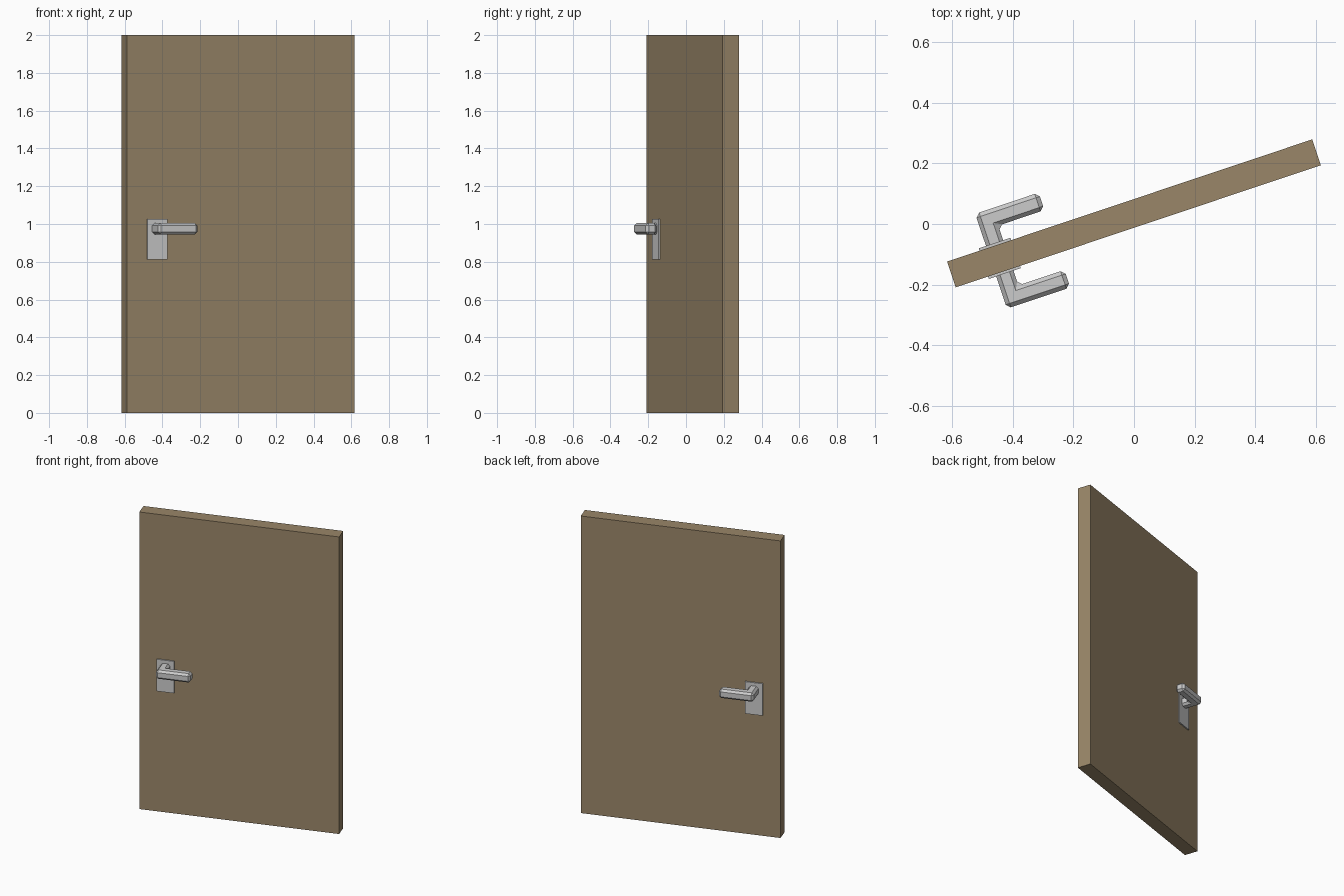
import bpy, bmesh
from math import radians
from mathutils import Matrix

if "Cube" in bpy.data.objects:
    bpy.data.objects.remove(bpy.data.objects["Cube"])

# Everything is built in the door's own frame, then swung open
SWING = Matrix.Translation((0, 0.035, 0)) @ Matrix.Rotation(radians(18.5), 4, 'Z')


def finish(name, bm):
    bmesh.ops.recalc_face_normals(bm, faces=bm.faces)
    bm.transform(SWING)
    mesh = bpy.data.meshes.new(name)
    bm.to_mesh(mesh)
    bm.free()
    ob = bpy.data.objects.new(name, mesh)
    bpy.context.collection.objects.link(ob)
    return ob


def box(name, lo, hi):
    bm = bmesh.new()
    size = [h - l for l, h in zip(lo, hi)]
    mid = [(h + l) / 2 for l, h in zip(lo, hi)]
    bmesh.ops.create_cube(bm, size=1, matrix=Matrix.Translation(mid) @ Matrix.Diagonal((*size, 1)))
    return finish(name, bm)


# Door slab
door = box("door_panel", (-0.6355, -0.045, 0), (0.6355, 0.045, 2))
wood = bpy.data.materials.new("wood")
wood.diffuse_color = (0.32, 0.24, 0.14, 1)
wood.use_nodes = True
wood.node_tree.nodes["Principled BSDF"].inputs["Base Color"].default_value = wood.diffuse_color
door.data.materials.append(wood)

# L-shaped lever outline seen from above
LEVER = [(-0.4975, 0.035), (-0.4375, 0.035), (-0.4375, 0.104),
         (-0.277, 0.104), (-0.277, 0.165), (-0.4975, 0.165)]

for side, s in (("front", -1), ("back", 1)):
    # Back plate
    ys = sorted((s * 0.03, s * 0.053))
    box(side + "_handle_plate", (-0.523, ys[0], 0.812), (-0.412, ys[1], 1.027))

    # Lever handle with chamfered edges
    bm = bmesh.new()
    face = bm.faces.new([bm.verts.new((x, s * y, 0.945)) for x, y in LEVER])
    ext = bmesh.ops.extrude_face_region(bm, geom=[face])
    top = [g for g in ext["geom"] if isinstance(g, bmesh.types.BMVert)]
    bmesh.ops.translate(bm, verts=top, vec=(0, 0, 0.06))
    lever = finish(side + "_handle_lever", bm)
    bevel = lever.modifiers.new("chamfer", 'BEVEL')
    bevel.width = 0.0135
    bevel.segments = 1
